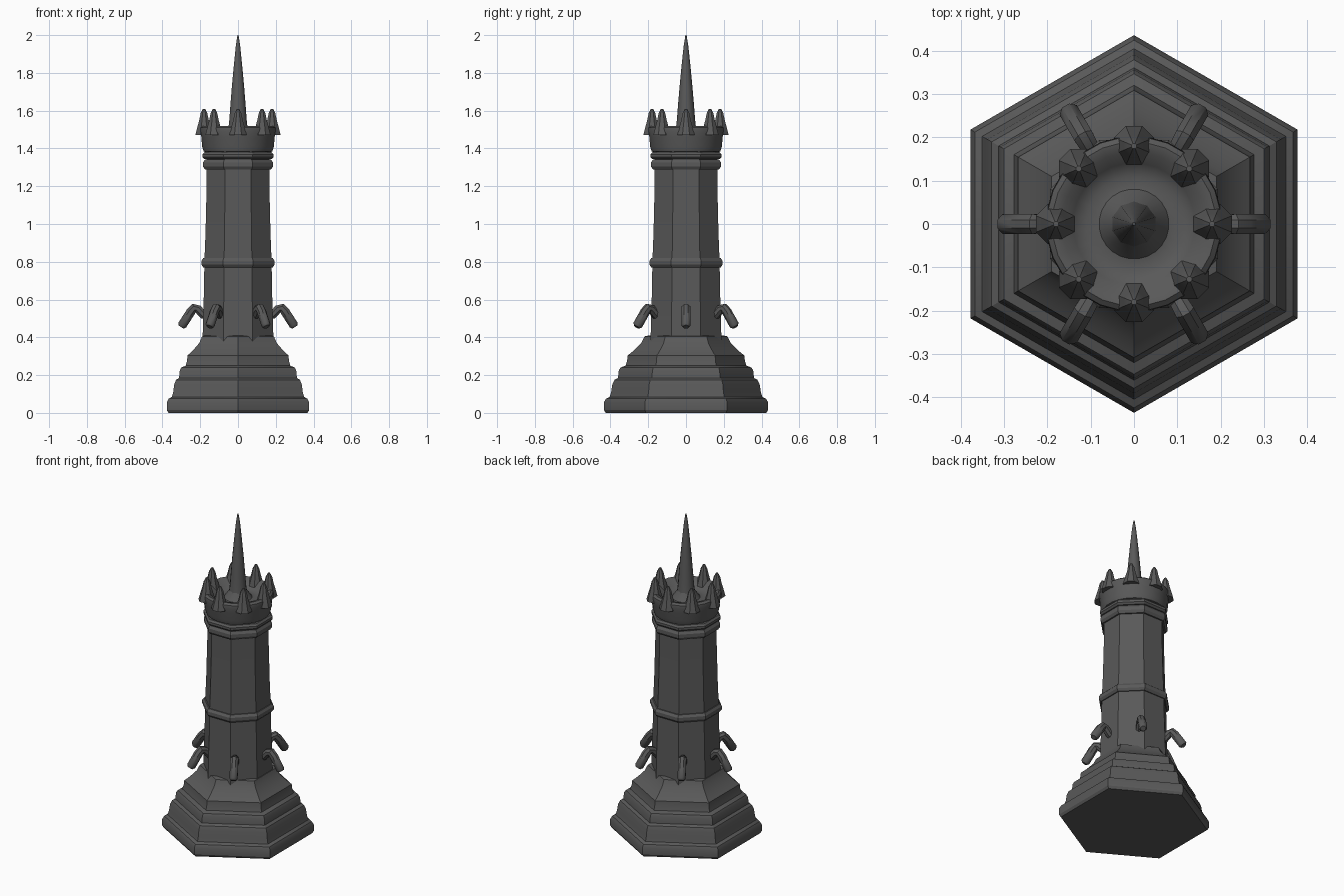
import bpy, bmesh, math
from mathutils import Vector

if "Cube" in bpy.data.objects:
    bpy.data.objects.remove(bpy.data.objects["Cube"])

stone = bpy.data.materials.new("dark_stone")
stone.diffuse_color = (0.1, 0.1, 0.1, 1)
stone.use_nodes = True
stone.node_tree.nodes["Principled BSDF"].inputs["Base Color"].default_value = stone.diffuse_color


def finish(name, bm, angle=30):
    bmesh.ops.recalc_face_normals(bm, faces=bm.faces)
    mesh = bpy.data.meshes.new(name)
    bm.to_mesh(mesh)
    bm.free()
    mesh.materials.append(stone)
    obj = bpy.data.objects.new(name, mesh)
    bpy.context.collection.objects.link(obj)
    bpy.ops.object.select_all(action='DESELECT')
    obj.select_set(True)
    bpy.context.view_layer.objects.active = obj
    bpy.ops.object.shade_smooth_by_angle(angle=math.radians(angle))
    return obj


def loft(name, rings, angle=30):
    """Skin a list of vertex rings and cap both ends."""
    bm = bmesh.new()
    loops = [[bm.verts.new(p) for p in ring] for ring in rings]
    n = len(loops[0])
    for a, b in zip(loops, loops[1:]):
        for k in range(n):
            bm.faces.new((a[k], a[(k + 1) % n], b[(k + 1) % n], b[k]))
    bm.faces.new(loops[0])
    bm.faces.new(loops[-1])
    return finish(name, bm, angle)


def lathe(name, profile, sides, centre=(0, 0), angle=30):
    """Prism stack: profile is (distance to flat side, z), flats face +x."""
    rings = []
    for r, z in profile:
        R = r / math.cos(math.pi / sides)
        rings.append([(centre[0] + R * math.cos((k + .5) * math.tau / sides),
                       centre[1] + R * math.sin((k + .5) * math.tau / sides), z)
                      for k in range(sides)])
    return loft(name, rings, angle)


# stepped hexagonal plinth
lathe("stepped_base", [
    (.368, 0), (.377, .015), (.377, .055), (.367, .075), (.35, .085),
    (.343, .11), (.338, .15), (.328, .175), (.312, .185), (.308, .225),
    (.30, .24), (.277, .25), (.27, .275), (.267, .305), (.255, .315),
    (.235, .335), (.205, .37), (.19, .405), (.17, .41)], 6)

# octagonal shaft
lathe("shaft", [(.188, .36), (.185, .5), (.18, .65), (.178, .8),
                (.172, .95), (.166, 1.2), (.166, 1.4)], 8)

# moulded rings around the shaft
for name, r, z, h in (("middle_ring", .194, .795, .024),
                      ("lower_neck_ring", .185, 1.315, .026),
                      ("upper_neck_ring", .188, 1.362, .018)):
    lathe(name, [(.155, z - h), (r - .01, z - h), (r, z - h * .4),
                 (r, z + h * .4), (r - .01, z + h), (.155, z + h)], 8)

# round crown bowl with a dished top
lathe("crown", [(.16, 1.375), (.182, 1.385), (.19, 1.41), (.194, 1.46),
                (.202, 1.49), (.2, 1.51), (.188, 1.52), (.165, 1.515),
                (.14, 1.485), (.11, 1.47), (.08, 1.475), (.055, 1.51), (.03, 1.56)],
      24, angle=40)

# central spire
lathe("spire", [(.055, 1.47), (.046, 1.55), (.041, 1.62), (.033, 1.72),
                (.023, 1.83), (.012, 1.94), (.003, 2.0)], 10, angle=40)

# eight crown spikes
for i in range(8):
    a = i * math.tau / 8
    lathe(f"crown_spike_{i + 1}",
          [(.046, 1.47), (.036, 1.51), (.025, 1.55), (.018, 1.585), (.006, 1.61)],
          8, (.18 * math.cos(a), .18 * math.sin(a)), 40)

# six bent hanging arms: (radius, z, half thickness)
path = [(.15, .515, .024), (.185, .52, .024), (.212, .55, .024),
        (.232, .555, .026), (.25, .535, .026), (.295, .465, .026), (.302, .455, .017)]
for i in range(6):
    a = i * math.tau / 6
    out = Vector((math.cos(a), math.sin(a), 0))
    side = Vector((-math.sin(a), math.cos(a), 0))
    pts = [out * r + Vector((0, 0, z)) for r, z, _ in path]
    rings = []
    for j, p in enumerate(pts):
        along = (pts[min(j + 1, len(pts) - 1)] - pts[max(j - 1, 0)]).normalized()
        up = along.cross(side)
        t = path[j][2]
        rings.append([p + side * t * .95 * math.cos(k * math.tau / 8 + math.pi / 8)
                      + up * t * math.sin(k * math.tau / 8 + math.pi / 8)
                      for k in range(8)])
    loft(f"hanging_arm_{i + 1}", rings, 40)
